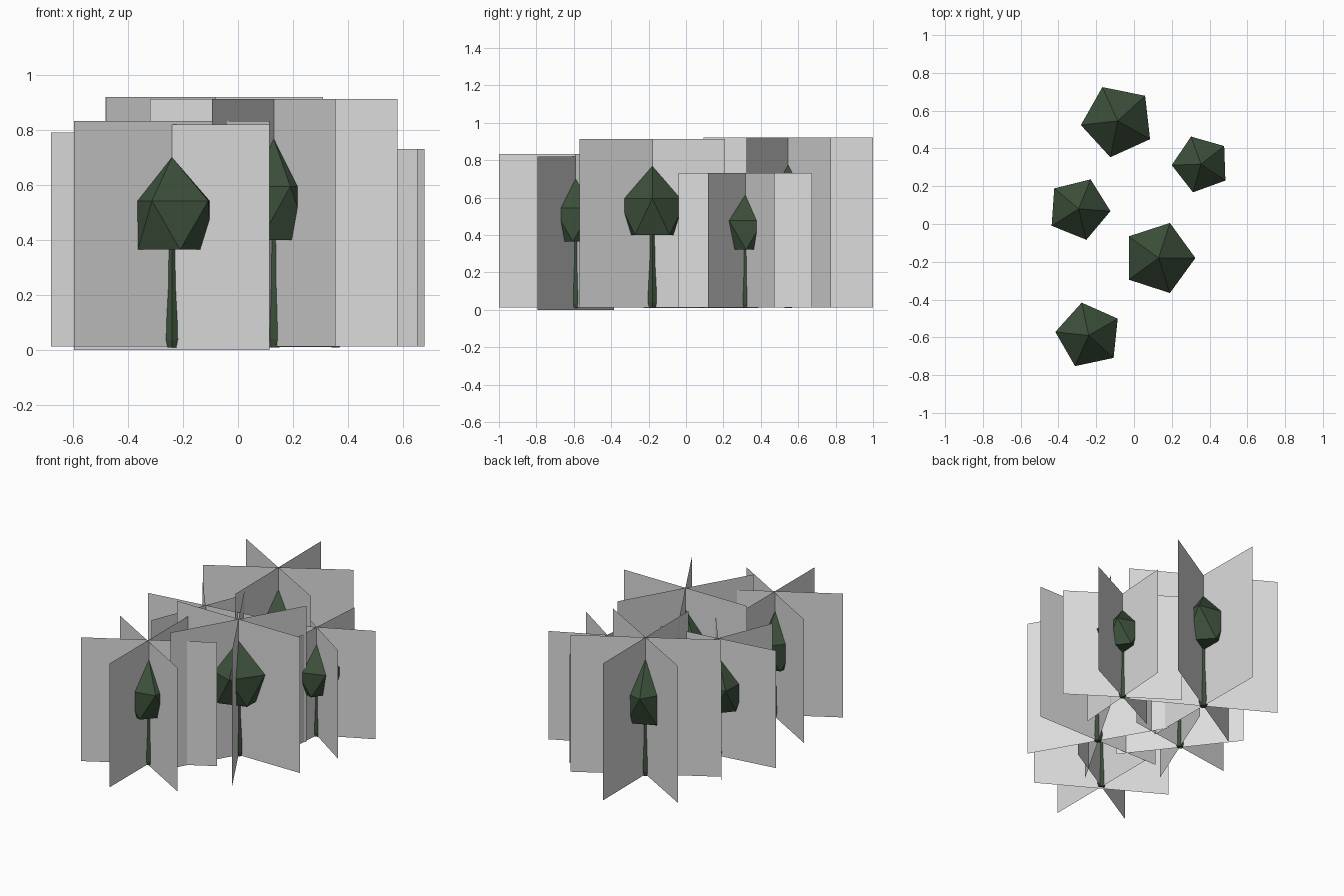
import bpy, bmesh, math
from mathutils import Vector

if "Cube" in bpy.data.objects:
    bpy.data.objects.remove(bpy.data.objects["Cube"])


def material(name, rgb):
    m = bpy.data.materials.new(name)
    m.diffuse_color = (*rgb, 1)
    m.use_nodes = True
    m.node_tree.nodes["Principled BSDF"].inputs["Base Color"].default_value = m.diffuse_color
    return m


GREEN = material("dark green", (0.045, 0.078, 0.042))
GREY = material("light grey", (0.72, 0.72, 0.72))


def finish(bm, name, mat):
    mesh = bpy.data.meshes.new(name)
    bm.to_mesh(mesh)
    bm.free()
    mesh.materials.append(mat)
    ob = bpy.data.objects.new(name, mesh)
    bpy.context.collection.objects.link(ob)
    return ob


def ring(bm, c, radius, z, sides, turn):
    return [bm.verts.new((c[0] + radius * math.cos(turn + i * math.tau / sides),
                          c[1] + radius * math.sin(turn + i * math.tau / sides), z))
            for i in range(sides)]


def crown(c, s, turn):
    # pointed five-sided cap over a twisted, tapering skirt
    bm = bmesh.new()
    tip = bm.verts.new((c[0], c[1], 0.01 + 0.758 * s))
    up = ring(bm, c, 0.195 * s, 0.01 + 0.585 * s, 5, turn)
    low = ring(bm, c, 0.157 * s, 0.01 + 0.39 * s, 5, turn + math.pi / 5)
    for i in range(5):
        j = (i + 1) % 5
        bm.faces.new((up[i], up[j], tip))
        bm.faces.new((up[i], low[i], up[j]))
        bm.faces.new((low[i], low[j], up[j]))
    bm.faces.new(low[::-1])
    finish(bm, "crown", GREEN)


def trunk(c, s, turn):
    # slim trunk swelling towards the root
    bm = bmesh.new()
    profile = [(0.02, 0), (0.027, 0.03), (0.025, 0.1), (0.016, 0.25), (0.014, 0.4)]
    rings = [ring(bm, c, r * s, 0.01 + z * s, 6, turn) for r, z in profile]
    for a, b in zip(rings, rings[1:]):
        for i in range(6):
            j = (i + 1) % 6
            bm.faces.new((a[i], a[j], b[j], b[i]))
    bm.faces.new(rings[0][::-1])
    bm.faces.new(rings[-1])
    finish(bm, "trunk", GREEN)


def card(c, s, angle, base):
    # upright flat foliage card through the trunk axis
    bm = bmesh.new()
    d = Vector((math.cos(angle), math.sin(angle), 0)) * 0.45 * s
    o = Vector((c[0], c[1], base))
    h = Vector((0, 0, 0.9 * s))
    bm.faces.new([bm.verts.new(p) for p in (o - d, o + d, o + d + h, o - d + h)])
    finish(bm, "foliage_card", GREY)


# centre, scale, rotation in degrees, height of the lowest card
trees = [((-0.24, -0.59), 0.911, 30, 0.0),
         ((0.13, -0.18), 1.0, 0, 0.012),
         ((-0.293, 0.08), 0.865, 68, 0.009),
         ((0.355, 0.317), 0.797, 326, 0.013),
         ((-0.086, 0.546), 1.008, 330.5, 0.013)]

for centre, scale, deg, low in trees:
    turn = math.radians(deg)
    crown(centre, scale, turn)
    trunk(centre, scale, turn)
    for k in range(3):
        # the lowest card is the third one on the first tree, second elsewhere
        is_low = k == (2 if deg == 30 else 1)
        card(centre, scale, turn + k * math.pi / 3, low if is_low else 0.013)
